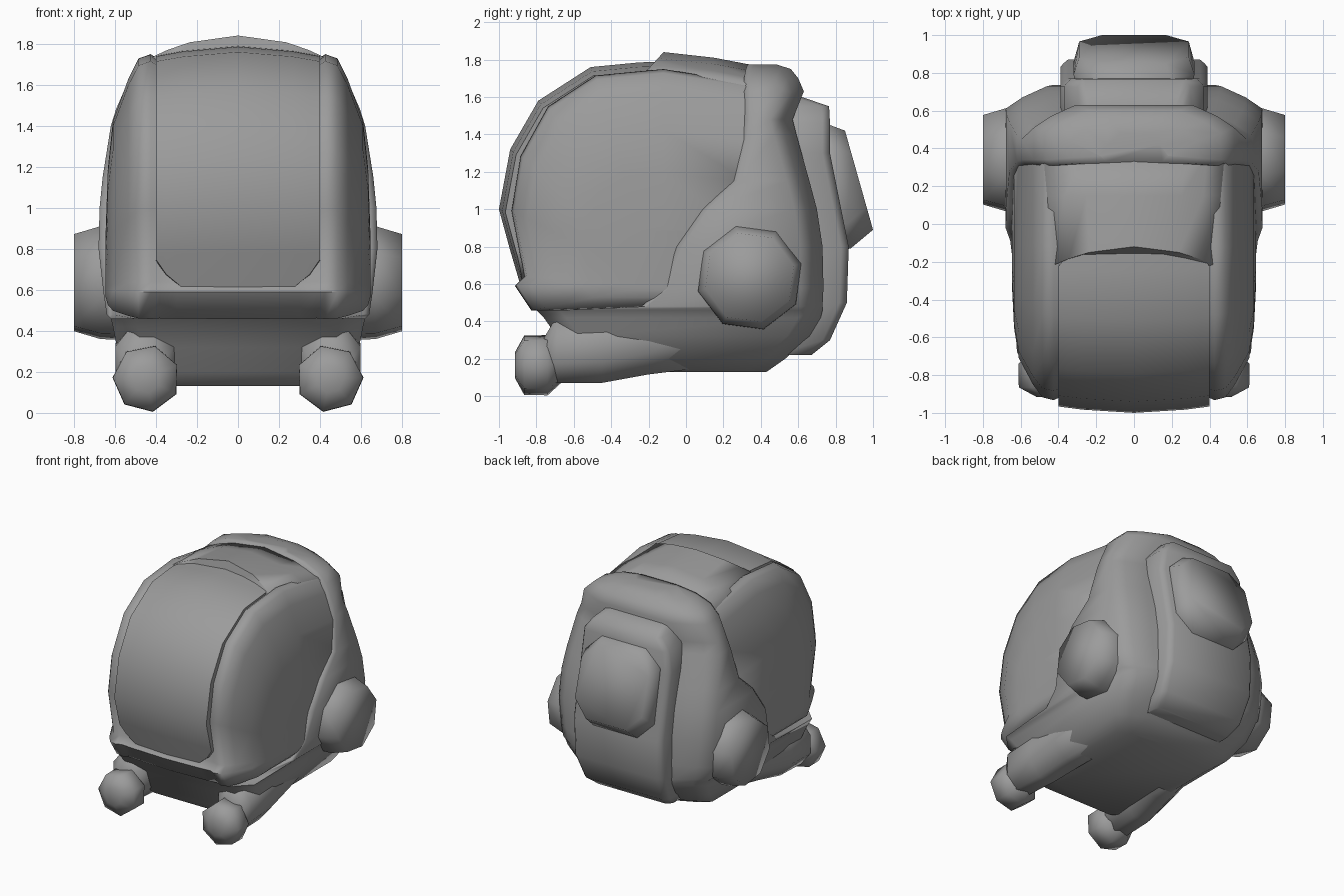
import bpy, bmesh, math

cube = bpy.data.objects.get("Cube")
if cube:
    bpy.data.objects.remove(cube, do_unlink=True)

grey = bpy.data.materials.new("plain grey")
grey.use_nodes = True
grey.diffuse_color = (0.33, 0.33, 0.33, 1)
for node in grey.node_tree.nodes:
    if node.type == 'BSDF_PRINCIPLED':
        node.inputs["Base Color"].default_value = (0.33, 0.33, 0.33, 1)
        node.inputs["Roughness"].default_value = 0.7


def loft(name, rings, sharp=80):
    """Skin a list of equal closed rings and cap both ends."""
    bm = bmesh.new()
    rows = [[bm.verts.new(p) for p in ring] for ring in rings]
    n = len(rows[0])
    for a, b in zip(rows, rows[1:]):
        for i in range(n):
            j = (i + 1) % n
            bm.faces.new((a[i], a[j], b[j], b[i]))
    bm.faces.new(rows[0])
    bm.faces.new(rows[-1])
    bmesh.ops.recalc_face_normals(bm, faces=bm.faces)
    mesh = bpy.data.meshes.new(name)
    bm.to_mesh(mesh)
    bm.free()
    mesh.materials.append(grey)
    mesh.shade_smooth()
    mesh.set_sharp_from_angle(angle=math.radians(sharp))
    obj = bpy.data.objects.new(name, mesh)
    bpy.context.collection.objects.link(obj)
    return obj


def level(z, front, back, w, cx, cy, front_cut):
    """Horizontal ring with cut corners, front to back."""
    half = [(w - front_cut, front), (w, front + front_cut),
            (w, back - cy), (w - cx * 0.4, back - cy * 0.5), (w - cx, back)]
    return ([(x, y, z) for x, y in half] +
            [(-x, y, z) for x, y in reversed(half)])


def polygon(n, r, phase):
    return [(r * math.cos(phase + math.tau * i / n),
             r * math.sin(phase + math.tau * i / n)) for i in range(n)]


def mirrored(half):
    """Extend stations from the middle outwards to both sides."""
    return [(-s[0], *s[1:]) for s in reversed(half[1:])] + half


def shrink(points, s):
    """Draw the front and top of a side profile inwards, keeping its rear."""
    return [(-0.15 + (y + 0.15) * s if y < -0.15 else y,
             0.6 + (z - 0.6) * s) for y, z in points]


# Lower hull rising into the arched hoop: height, front, back, half width
hull = [(0.13, -0.62, 0.43, 0.42), (0.20, -0.65, 0.53, 0.52),
        (0.32, -0.69, 0.66, 0.59), (0.42, -0.76, 0.72, 0.61),
        (0.46, -0.80, 0.73, 0.62), (0.48, -0.24, 0.73, 0.64),
        (0.58, -0.12, 0.735, 0.655), (0.80, -0.05, 0.73, 0.68),
        (1.00, 0.09, 0.70, 0.675), (1.15, 0.25, 0.66, 0.66),
        (1.40, 0.30, 0.59, 0.62), (1.48, 0.31, 0.57, 0.595),
        (1.63, 0.31, 0.63, 0.53), (1.70, 0.31, 0.60, 0.46),
        (1.75, 0.32, 0.56, 0.34), (1.775, 0.33, 0.48, 0.18)]
loft("hull", [level(z, front, back, w, min(0.22, w * 0.6), 0.12,
                    0.12 if z < 0.47 else 0.03)
              for z, front, back, w in hull])

# Canopy: one side profile with a raised window frame and bulging side panes
profile = [(-0.84, 0.455), (-0.93, 0.59), (-0.88, 0.64), (-0.95, 1.0),
           (-0.90, 1.3), (-0.75, 1.57), (-0.49, 1.74), (-0.12, 1.775),
           (0.33, 1.70), (0.34, 1.1), (0.15, 0.455)]
stations = mirrored([(0, 0.98), (0.30, 0.965), (0.385, 0.955),
                     (0.425, 0.978), (0.485, 0.96), (0.535, 0.875),
                     (0.61, 0.70), (0.635, 0.50), (0.645, 0.25)])
loft("canopy", [[(x, y, z) for y, z in shrink(profile, s)]
                for x, s in stations], 60)

# Front window: a bulged panel with rounded corners
pane = [(-0.89, 0.61), (-0.94, 0.78), (-1.0, 1.0), (-0.94, 1.32),
        (-0.79, 1.58), (-0.51, 1.76), (-0.25, 1.785), (-0.10, 1.79)]
rings = []
for x, s, cut in mirrored([(0, 1, 0), (0.27, 0.98, 0),
                           (0.35, 0.968, 0.4), (0.40, 0.96, 0.85)]):
    pts = list(pane)
    for end, nxt in ((0, 1), (-1, -2)):
        pts[end] = tuple(a + (b - a) * cut
                         for a, b in zip(pane[end], pane[nxt]))
    rings.append([(x, y, z) for y, z in
                  shrink(pts, s) + shrink(pts, 0.88)[::-1]])
loft("front_window", rings, 50)

# Roof hood between the window and the hoop
hood = []
for y, top, w, side in ((-0.12, 1.84, 0.43, 1.73), (0.15, 1.81, 0.46, 1.70),
                        (0.36, 1.77, 0.48, 1.66)):
    arc = [(w * t, top - (top - side) * abs(t) ** 2)
           for t in (-1, -0.8, -0.55, 0, 0.55, 0.8, 1)]
    hood.append([(x, y - 0.1 * (x / w) ** 2 * (y < 0), z)
                 for x, z in arc + [(w, 1.55), (-w, 1.55)]])
loft("roof_hood", hood)

# Rear pack and its tilted plate
pack = [(0.22, 0.67, 0.33), (0.30, 0.77, 0.37), (0.50, 0.86, 0.39),
        (0.80, 0.87, 0.39), (1.30, 0.77, 0.39), (1.46, 0.77, 0.37),
        (1.55, 0.765, 0.30), (1.60, 0.62, 0.26)]
loft("rear_pack", [level(z, 0.42, b, w, 0.04, 0.04, 0.06)
                   for z, b, w in pack], 60)


def plate_ring(w, low, high, cut, y_low, y_high):
    half = [(w - cut, low), (w, low + cut), (w, high - cut), (w - cut, high)]
    pts = half + [(-x, z) for x, z in reversed(half)]
    return [(x, y_low + (y_high - y_low) * (z - low) / (high - low), z)
            for x, z in pts]


loft("rear_plate", [plate_ring(0.31, 0.78, 1.46, 0.12, 0.82, 0.72),
                    plate_ring(0.32, 0.79, 1.45, 0.13, 0.88, 0.77),
                    plate_ring(0.29, 0.89, 1.42, 0.12, 1.0, 0.85)])

# Paired parts: side pods, front legs and lamps
for side, label in ((1, "left"), (-1, "right")):
    loft(label + "_side_pod",
         [[(side * x, 0.34 + u, 0.635 + v)
           for u, v in polygon(8, r, math.radians(15))]
          for x, r in ((0.5, 0.29), (0.67, 0.285), (0.80, 0.245))])
    loft(label + "_front_leg",
         [[(side * (cx + u), y, cz + v * tall)
           for u, v in polygon(8, r, math.pi / 8)]
          for y, cx, cz, r, tall in ((-0.76, 0.46, 0.21, 0.10, 1.1),
                                     (-0.69, 0.455, 0.25, 0.155, 1.25),
                                     (-0.45, 0.44, 0.26, 0.17, 1.2),
                                     (-0.20, 0.40, 0.31, 0.19, 1.1),
                                     (0.20, 0.34, 0.36, 0.19, 1.1))])
    loft(label + "_front_lamp",
         [[(side * (0.447 + u), y, 0.167 + v)
           for u, v in polygon(7, r, 0.03)]
          for y, r in ((-0.915, 0.07), (-0.865, 0.163),
                       (-0.74, 0.165), (-0.67, 0.10))])
